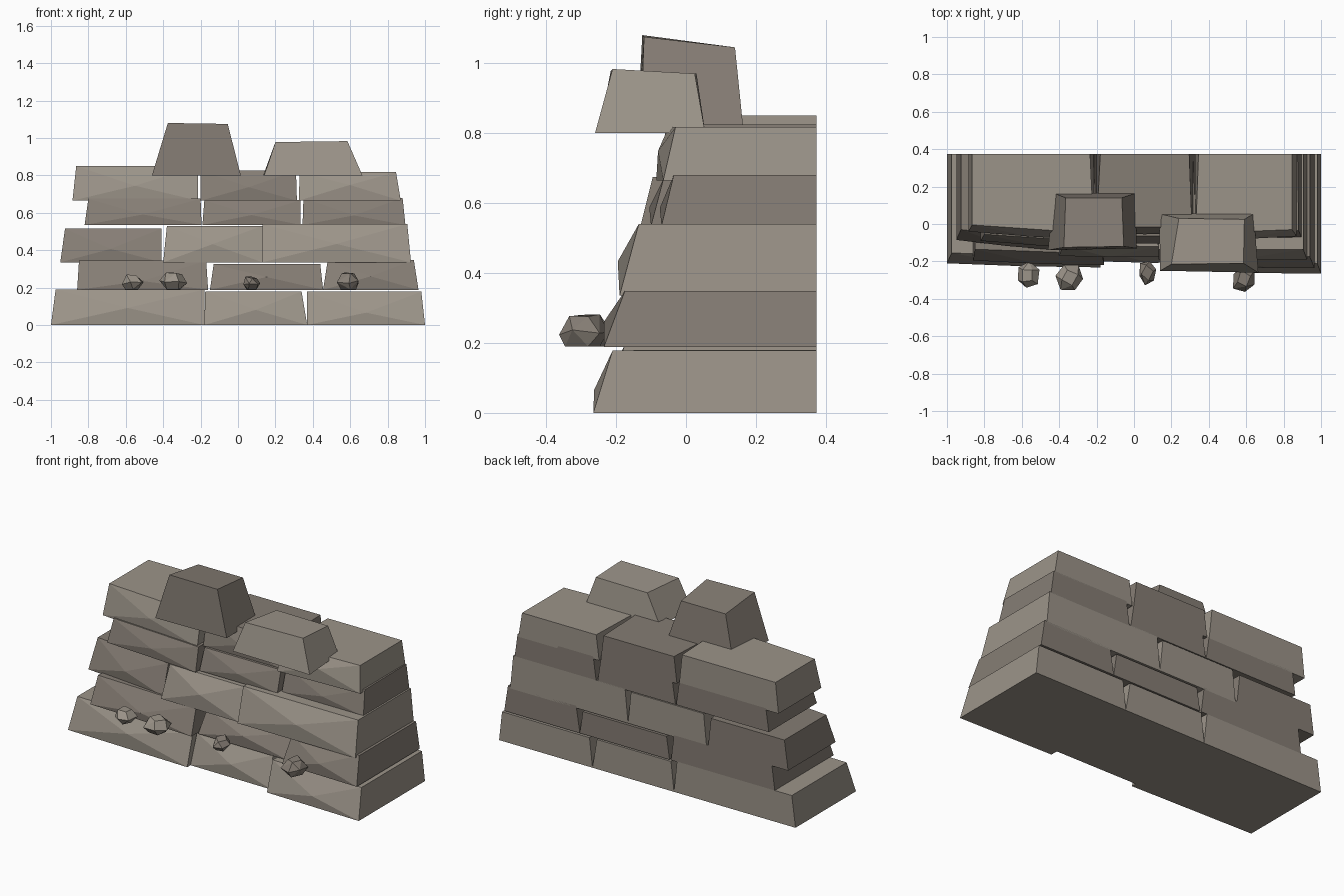
import bpy, bmesh, math, random
from mathutils import Vector

if "Cube" in bpy.data.objects:
    bpy.data.objects.remove(bpy.data.objects["Cube"])

random.seed(4)
BACK = 0.373


def stone_colour(name, rgb):
    mat = bpy.data.materials.new(name)
    mat.diffuse_color = (*rgb, 1)
    mat.use_nodes = True
    mat.node_tree.nodes["Principled BSDF"].inputs["Base Color"].default_value = mat.diffuse_color
    return mat


LIGHT = stone_colour("light_stone", (.33, .295, .25))
DARK = stone_colour("dark_stone", (.235, .205, .175))


def make_object(name, bm, mat):
    bmesh.ops.recalc_face_normals(bm, faces=bm.faces)
    mesh = bpy.data.meshes.new(name)
    bm.to_mesh(mesh)
    bm.free()
    mesh.materials.append(mat)
    ob = bpy.data.objects.new(name, mesh)
    bpy.context.collection.objects.link(ob)
    return ob


def hexahedron(bottom, top):
    """Six-sided stone from two rings (front-left, front-right, back-right, back-left)."""
    bm = bmesh.new()
    v = [bm.verts.new(p) for p in bottom + top]
    bm.faces.new(v[3::-1])
    bm.faces.new(v[4:])
    sides = [bm.faces.new((v[i], v[(i + 1) % 4], v[(i + 1) % 4 + 4], v[i + 4]))
             for i in range(4)]
    return bm, sides[0]


def wall_stone(name, mat, z0, x0, x1, t0, t1, z1, yl, yr, lean, apex):
    # bottom x0..x1, top t0..t1, front depth yl..yr, chipped point on the front
    bottom = [(x0, yl, z0), (x1, yr, z0), (x1, BACK, z0), (x0, BACK, z0)]
    top = [(t0, yl + lean, z1), (t1, yr + lean, z1),
           (min(t1, x1 - .02), BACK, z1), (max(t0, x0 + .02), BACK, z1)]
    bm, front = hexahedron(bottom, top)
    bm.normal_update()
    point = bmesh.ops.poke(bm, faces=[front])["verts"][0]
    point.co = Vector(((x0 + x1) / 2, (yl + yr) / 2 - 0.005, z0 + (z1 - z0) * apex))
    make_object(name, bm, mat)


# Courses: base height, lean, tones, then stones
# (bottom x, top x, top z, front y left/right, chip height)
courses = [
    (0.0, .055, "LLL", [(-1.0, -.18, -.975, -.18, .19, -.21, -.232, .48),
                        (-.18, .37, -.175, .34, .18, -.20, -.205, .45),
                        (.37, 1.0, .37, .98, .178, -.25, -.265, .37)]),
    (.188, .06, "DDD", [(-.86, -.16, -.85, -.17, .345, -.195, -.22, .3),
                        (-.15, .455, -.13, .44, .325, -.17, -.17, .5),
                        (.455, .965, .48, .94, .348, -.225, -.235, .45)]),
    (.335, .055, "DLL", [(-.95, -.41, -.925, -.41, .515, -.085, -.14, .4),
                         (-.40, .13, -.38, .13, .53, -.17, -.175, .5),
                         (.13, .925, .13, .905, .54, -.19, -.19, .48)]),
    (.535, .035, "DDD", [(-.82, -.195, -.80, -.20, .675, -.09, -.13, .4),
                         (-.19, .335, -.18, .335, .667, -.10, -.10, .4),
                         (.345, .895, .35, .88, .68, -.07, -.07, .35)]),
    (.665, .035, "LDL", [(-.885, -.215, -.865, -.215, .85, -.04, -.085, .43),
                         (-.20, .315, -.20, .31, .825, -.05, -.05, .45),
                         (.325, .87, .33, .845, .817, -.085, -.065, .55)]),
]
for c, (z0, lean, tones, stones) in enumerate(courses, 1):
    for s, stone in enumerate(stones, 1):
        mat = LIGHT if tones[s - 1] == "L" else DARK
        x0, x1, t0, t1, z1, yl, yr, apex = stone
        wall_stone(f"wall_stone_{c}_{s}", mat, z0, x0, x1, t0, t1, z1, yl, yr, lean, apex)

# Two loose cap stones
bm, _ = hexahedron(
    [(-.46, -.14, .80), (.015, -.13, .80), (.01, .165, .80), (-.43, .165, .80)],
    [(-.375, -.125, 1.08), (-.055, -.12, 1.075), (-.065, .14, 1.045), (-.365, .14, 1.045)])
make_object("cap_stone_left", bm, DARK)
bm, _ = hexahedron(
    [(.14, -.25, .80), (.665, -.26, .80), (.64, .055, .80), (.135, .055, .80)],
    [(.20, -.215, .978), (.585, -.21, .983), (.59, .025, .97), (.24, .03, .97)])
make_object("cap_stone_right", bm, LIGHT)

# Small angular pebbles on the first ledge: centre x, y and radii
pebbles = [(-.568, -.275, .064, .074, .043, LIGHT), (-.345, -.285, .077, .079, .052, LIGHT),
           (.072, -.26, .052, .068, .038, DARK), (.588, -.295, .068, .08, .054, DARK)]
for i, (x, y, rx, ry, rz, mat) in enumerate(pebbles, 1):
    bm = bmesh.new()
    # flat base ring, wide middle ring and small crown, hulled into a rough stone
    for n, r, h in ((4, .62, -.85), (6, 1.0, 0), (4, .6, .95)):
        turn = random.uniform(0, 1)
        for k in range(n):
            a = turn + math.tau * k / n
            q = r * random.uniform(.85, 1.08)
            z = h if h < 0 else h + random.uniform(-.25, .1)
            bm.verts.new((x + q * rx * math.cos(a), y + q * ry * math.sin(a),
                          .19 + (z + .85) * rz))
    bmesh.ops.convex_hull(bm, input=bm.verts)
    bmesh.ops.dissolve_limit(bm, angle_limit=.3, verts=bm.verts, edges=bm.edges)
    make_object(f"pebble_{i}", bm, mat)
